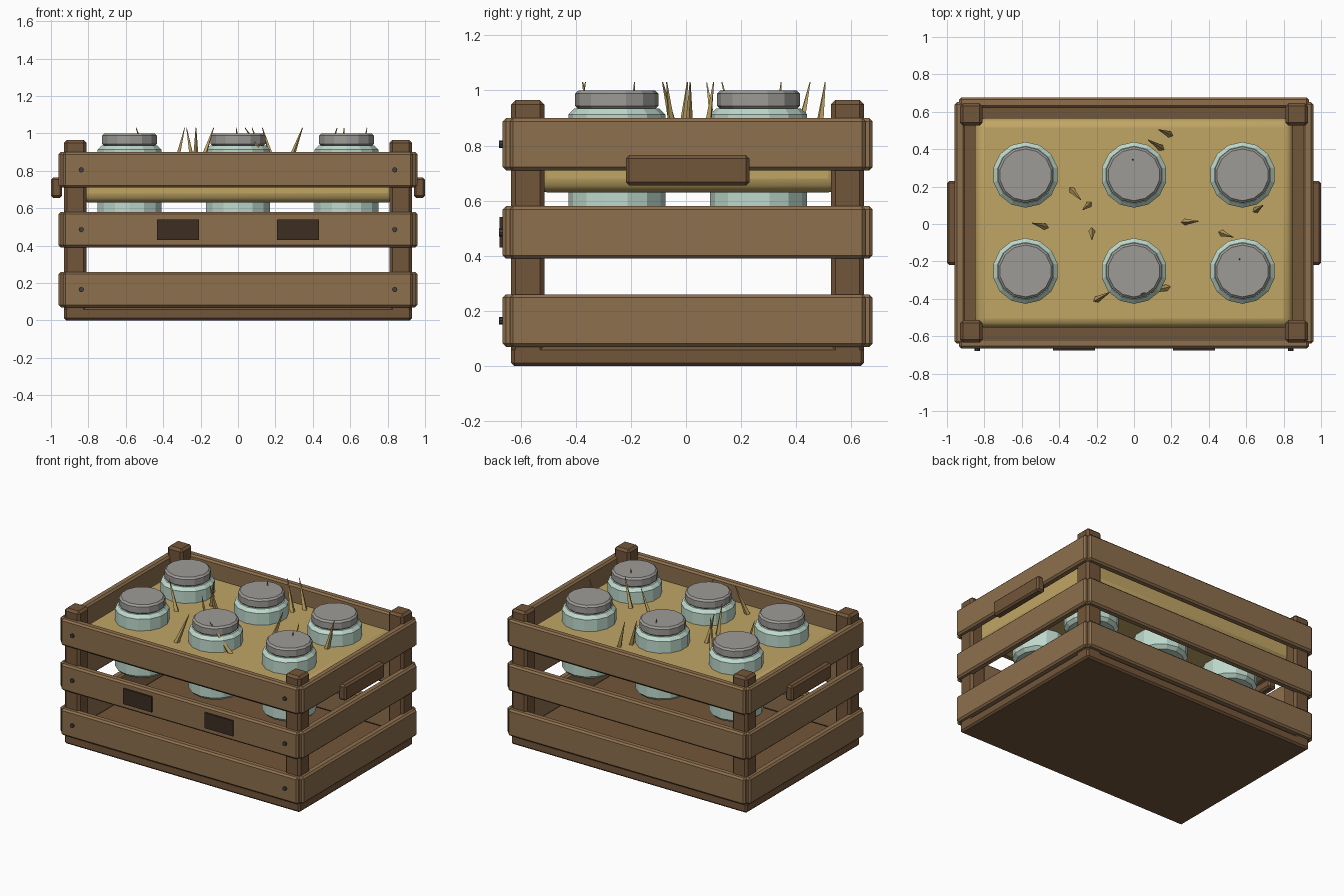
import bpy, math
from mathutils import Vector

if "Cube" in bpy.data.objects:
    bpy.data.objects.remove(bpy.data.objects["Cube"])

CY = 0.006  # crate centre in y (front nails shift the bounding box)


def material(name, rgb):
    m = bpy.data.materials.new(name)
    m.diffuse_color = (*rgb, 1)
    m.use_nodes = True
    m.node_tree.nodes["Principled BSDF"].inputs["Base Color"].default_value = m.diffuse_color
    return m


SLAT = material("slat_wood", (0.27, 0.16, 0.075))
POST = material("post_wood", (0.17, 0.092, 0.042))
DARK = material("dark_wood", (0.045, 0.027, 0.016))
IRON = material("iron", (0.05, 0.05, 0.055))
STRAW = material("straw", (0.53, 0.38, 0.13))
GLASS = material("glass", (0.52, 0.70, 0.61))
LID = material("lid_metal", (0.34, 0.33, 0.31))


def finish(ob, name, mat, bevel=0, segments=1):
    ob.name = name
    ob.data.materials.append(mat)
    if bevel:
        b = ob.modifiers.new("bevel", 'BEVEL')
        b.width, b.segments = bevel, segments
        b.limit_method = 'ANGLE'
        b.angle_limit = math.radians(40)
    return ob


def box(name, lo, hi, mat, bevel=0.012, segments=1):
    lo, hi = Vector(lo), Vector(hi)
    bpy.ops.mesh.primitive_cube_add(size=1, location=(lo + hi) / 2)
    ob = bpy.context.object
    ob.scale = hi - lo
    bpy.ops.object.transform_apply(location=False, rotation=False, scale=True)
    return finish(ob, name, mat, bevel, segments)


def cylinder(name, loc, r, depth, mat, sides, bevel=0, rot=(0, 0, 0)):
    bpy.ops.mesh.primitive_cylinder_add(vertices=sides, radius=r, depth=depth,
                                        location=loc, rotation=rot)
    return finish(bpy.context.object, name, mat, bevel)


# Crate floor and corner posts
box("floor", (-0.93, CY - 0.64, 0), (0.93, CY + 0.64, 0.07), POST)
for sx in (-1, 1):
    for sy in (-1, 1):
        x, y = sx * 0.87, CY + sy * 0.58
        box("corner_post", (x - 0.06, y - 0.06, 0.01), (x + 0.06, y + 0.06, 0.965), POST, 0.016)

# Three rows of slats on every side, nails on the front only
for z in (0.165, 0.485, 0.805):
    for s in (-1, 1):
        y = CY + s * 0.643
        box("long_slat", (-0.935, y - 0.028, z - 0.095), (0.935, y + 0.028, z + 0.095), SLAT)
        x = s * 0.931
        box("end_slat", (x - 0.028, CY - 0.645, z - 0.095), (x + 0.028, CY + 0.645, z + 0.095), SLAT)
        cylinder("nail", (s * 0.838, -0.665, z), 0.014, 0.026, IRON, 8, rot=(math.pi / 2, 0, 0))

# Handles and front plaques
for s in (-1, 1):
    x = s * 0.97
    box("handle", (x - 0.03, CY - 0.224, 0.655), (x + 0.03, CY + 0.224, 0.765), POST)
    x = s * 0.32
    box("plaque", (x - 0.112, -0.676, 0.43), (x + 0.112, -0.65, 0.54), DARK, 0)

# Straw bed
bed = box("straw_bed", (-0.85, CY - 0.56, 0.63), (0.85, CY + 0.56, 0.83), STRAW, 0.05, 3)
bpy.ops.object.shade_smooth_by_angle(angle=math.radians(40))

# Six jars with lids
for x in (-0.58, 0, 0.58):
    for s in (-1, 1):
        y = CY + s * 0.257
        cylinder("jar", (x, y, 0.71), 0.176, 0.45, GLASS, 14, 0.022)
        cylinder("lid", (x, y, 0.966), 0.151, 0.068, LID, 14, 0.012)

# Loose straw blades: base x, y then tip x, y
blades = [(0.2, 0.475, 0.13, 0.505), (0.155, 0.4, 0.075, 0.45),
          (-0.34, 0.19, -0.285, 0.13), (-0.235, 0.11, -0.275, 0.075),
          (-0.465, -0.017, -0.545, 0.005), (-0.225, -0.03, -0.225, -0.085),
          (0.26, 0.01, 0.345, 0.015), (0.46, -0.045, 0.53, -0.07),
          (0.645, 0.07, 0.69, 0.1), (0.02, 0.33, -0.01, 0.345),
          (0.55, -0.2, 0.567, -0.187), (-0.21, -0.41, -0.13, -0.365),
          (0.195, -0.335, 0.037, -0.375)]
for bx, by, tx, ty in blades:
    a, b = Vector((bx, by, 0.8)), Vector((tx, ty, 1.03))
    bpy.ops.mesh.primitive_cone_add(vertices=4, radius1=0.02, radius2=0.002,
                                    depth=(b - a).length, location=(a + b) / 2)
    ob = bpy.context.object
    ob.rotation_euler = (b - a).to_track_quat('Z', 'Y').to_euler()
    finish(ob, "straw_blade", STRAW)
